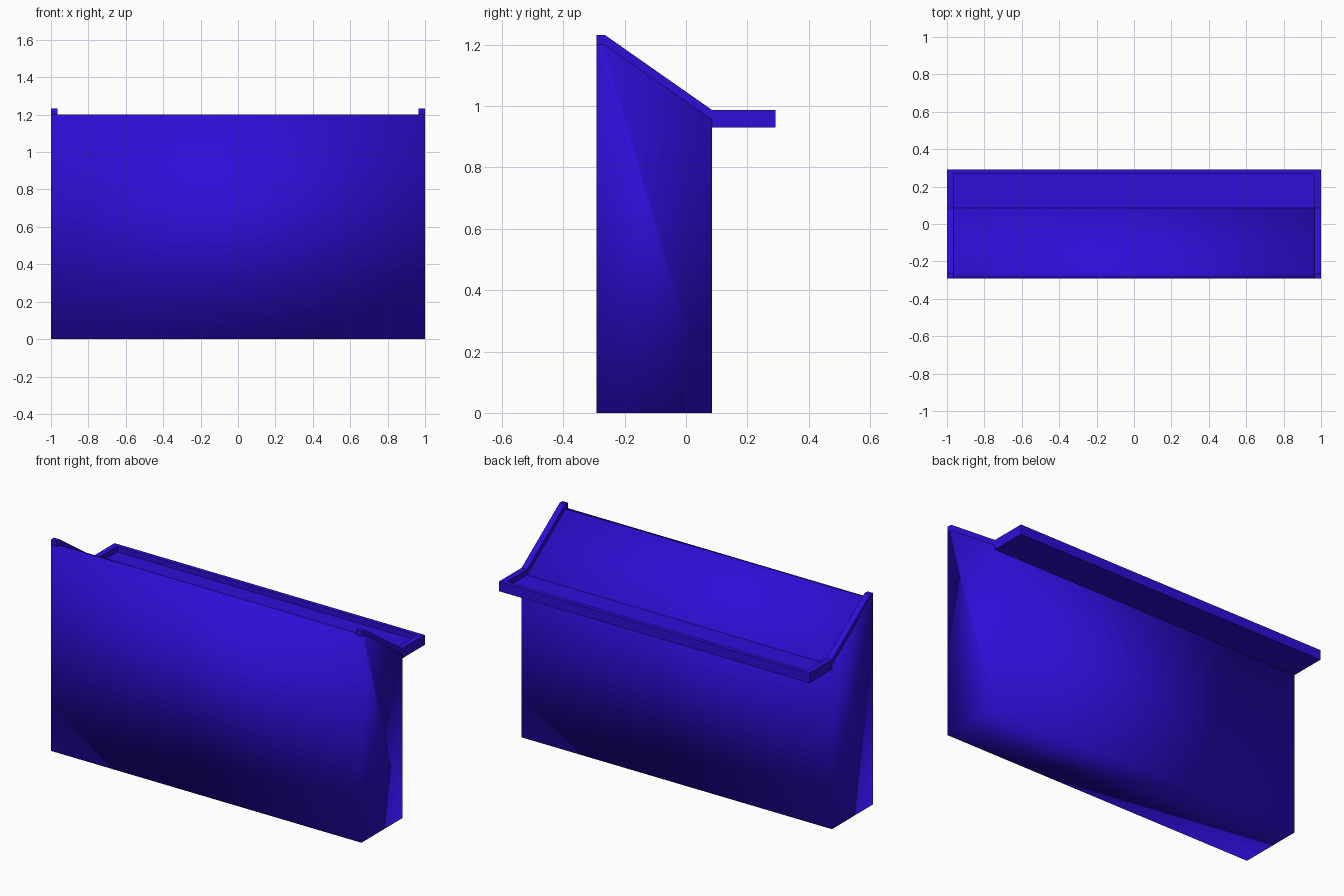
import bpy
import bmesh

default = bpy.data.objects.get("Cube")
if default:
    bpy.data.objects.remove(default, do_unlink=True)

# Single blue finish
BLUE = (0.028, 0.004, 0.68, 1)
blue = bpy.data.materials.new("deep blue")
blue.use_nodes = True
blue.diffuse_color = BLUE
shader = blue.node_tree.nodes["Principled BSDF"]
shader.inputs["Base Color"].default_value = BLUE
shader.inputs["Roughness"].default_value = 0.6


def prism(name, profile, x0, x1, smooth=False):
    """Extrude a side profile of (y, z) points from x0 to x1."""
    bm = bmesh.new()
    face = bm.faces.new([bm.verts.new((x0, y, z)) for y, z in profile])
    out = bmesh.ops.extrude_face_region(bm, geom=[face])
    verts = [v for v in out["geom"] if isinstance(v, bmesh.types.BMVert)]
    bmesh.ops.translate(bm, verts=verts, vec=(x1 - x0, 0, 0))
    bmesh.ops.recalc_face_normals(bm, faces=bm.faces)
    for f in bm.faces:
        f.smooth = smooth
    mesh = bpy.data.meshes.new(name)
    bm.to_mesh(mesh)
    bm.free()
    mesh.materials.append(blue)
    obj = bpy.data.objects.new(name, mesh)
    bpy.context.collection.objects.link(obj)
    return obj


FRONT, LIP, BEND, BACK = -0.292, -0.265, 0.085, 0.292
TOP, FLOOR, RIM = 1.2, 0.955, 0.032
UNDER = 0.93
EDGE = 0.965

# Upright cabinet with a sloping top
prism("cabinet_body", [(FRONT, 0), (BEND, 0), (BEND, FLOOR), (LIP, TOP), (FRONT, TOP)],
      -1, 1, smooth=True)

# Overhanging shelf behind the slope
prism("rear_shelf", [(BEND, UNDER), (BACK, UNDER), (BACK, FLOOR), (BEND, FLOOR)], -1, 1)

# Raised rims along both ends, following slope and shelf
rim = [(FRONT, TOP), (LIP, TOP), (BEND, FLOOR), (BACK, FLOOR),
       (BACK, FLOOR + RIM), (BEND, FLOOR + RIM), (LIP, TOP + RIM), (FRONT, TOP + RIM)]
for name, side in (("left_rim", 1), ("right_rim", -1)):
    prism(name, rim, side * EDGE, side)

# Raised rim along the shelf's back edge
prism("back_rim", [(0.268, FLOOR), (BACK, FLOOR), (BACK, FLOOR + RIM), (0.268, FLOOR + RIM)],
      -EDGE, EDGE)
